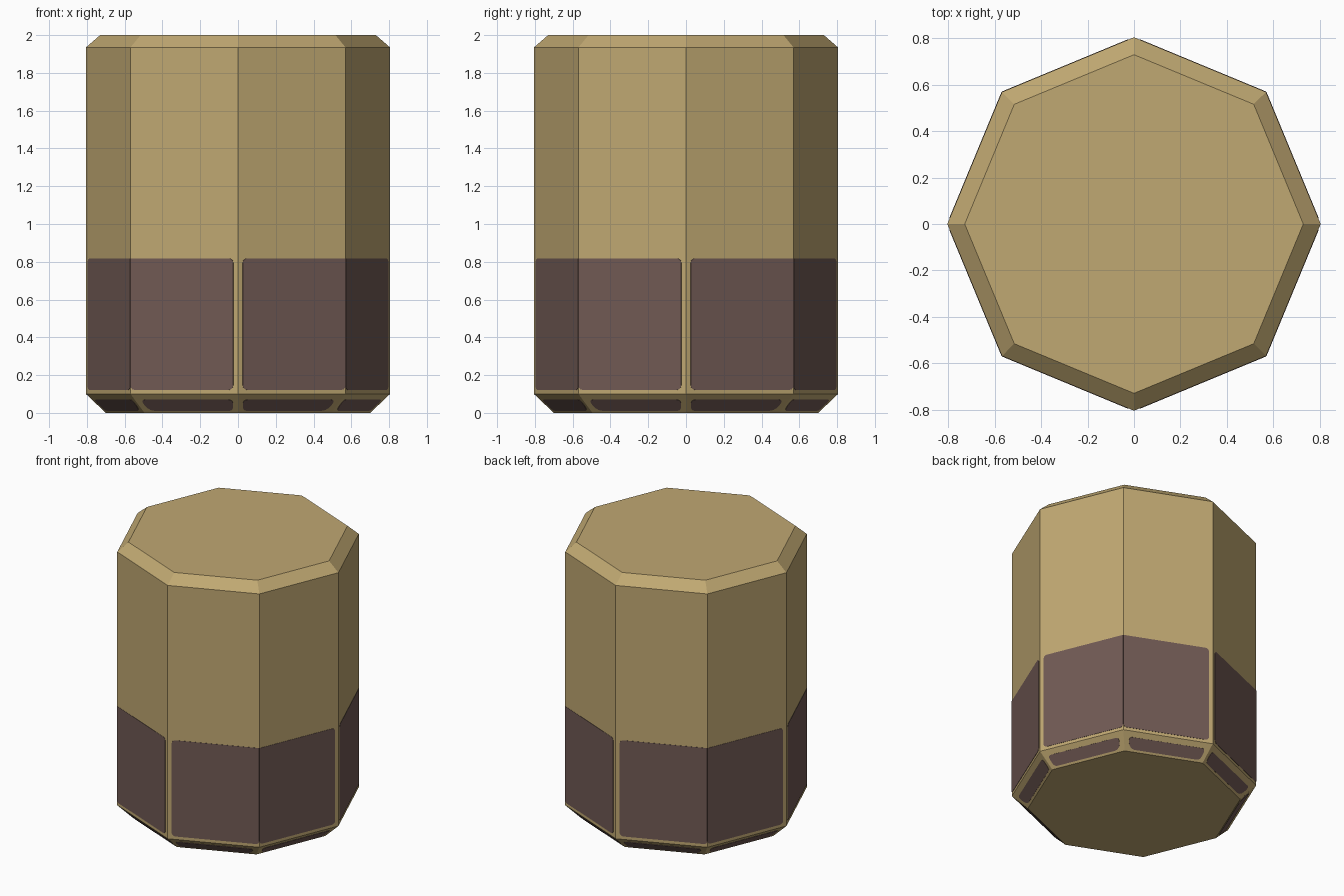
import bpy, bmesh, math
from mathutils import Vector

if "Cube" in bpy.data.objects:
    bpy.data.objects.remove(bpy.data.objects["Cube"])


def material(name, color):
    m = bpy.data.materials.new(name)
    m.diffuse_color = (*color, 1)
    m.use_nodes = True
    m.node_tree.nodes["Principled BSDF"].inputs["Base Color"].default_value = m.diffuse_color
    return m


TAN = material("tan", (0.527, 0.392, 0.168))
BROWN = material("dark brown", (0.165, 0.102, 0.089))

# Octagon rings (radius, height), bottom to top
RINGS = [(0.70, 0.0), (0.805, 0.10), (0.805, 1.935), (0.73, 2.0)]


def corner(ring, k):
    r, z = RINGS[ring]
    a = math.radians(45 * k)
    return Vector((r * math.cos(a), r * math.sin(a), z))


def finish(bm, name, mat):
    bmesh.ops.recalc_face_normals(bm, faces=bm.faces)
    mesh = bpy.data.meshes.new(name)
    bm.to_mesh(mesh)
    bm.free()
    mesh.materials.append(mat)
    bpy.context.collection.objects.link(bpy.data.objects.new(name, mesh))


# Octagonal body with bevelled ends
bm = bmesh.new()
rows = [[bm.verts.new(corner(i, k)) for k in range(8)] for i in range(len(RINGS))]
for lo, hi in zip(rows, rows[1:]):
    for k in range(8):
        n = (k + 1) % 8
        bm.faces.new((lo[k], lo[n], hi[n], hi[k]))
bm.faces.new(rows[0][::-1])
bm.faces.new(rows[-1])
finish(bm, "body", TAN)


def plate(bm, quad, u0, u1, v0, v1, radii, lift=0.002):
    """Thin round-cornered plate laid on part of a four-sided facet."""
    a, b, c, d = quad
    normal = (b - a).cross(d - a).normalized()
    if normal.dot(Vector((a.x + b.x, a.y + b.y, 0))) < 0:
        normal.negate()
    width, height = (c - d).length, (d - a).length
    points = []
    spots = [(u0, v0, 1, 1), (u1, v0, -1, 1), (u1, v1, -1, -1), (u0, v1, 1, -1)]
    for i, ((u, v, su, sv), r) in enumerate(zip(spots, radii)):
        for s in (range(4) if r else (0,)):
            t = math.pi + math.pi / 2 * (i + s / 3)
            pu = u + (su * r + r * math.cos(t)) / width if r else u
            pv = v + (sv * r + r * math.sin(t)) / height if r else v
            points.append(a.lerp(b, pu).lerp(d.lerp(c, pu), pv))
    low = [bm.verts.new(p - normal * 0.001) for p in points]
    top = [bm.verts.new(p + normal * lift) for p in points]
    bm.faces.new(low[::-1])
    bm.faces.new(top)
    for i in range(len(points)):
        j = (i + 1) % len(points)
        bm.faces.new((low[i], low[j], top[j], top[i]))


# Dark panels: wall panels meet on diagonal edges, base panels stand apart
walls, base = bmesh.new(), bmesh.new()
span = RINGS[2][1] - RINGS[1][1]
for k in range(8):
    s, e = (k, k + 1) if k % 2 == 0 else (k + 1, k)
    plate(walls, (corner(1, s), corner(1, e), corner(2, e), corner(2, s)),
          0.043, 1.0, 0.022 / span, 0.718 / span, (0.025, 0.022, 0, 0.025))
    plate(base, (corner(0, s), corner(0, e), corner(1, e), corner(1, s)),
          0.05, 0.94, 0.12, 0.71, (0.025, 0.04, 0.025, 0.025))
finish(walls, "wall_panels", BROWN)
finish(base, "base_panels", BROWN)
